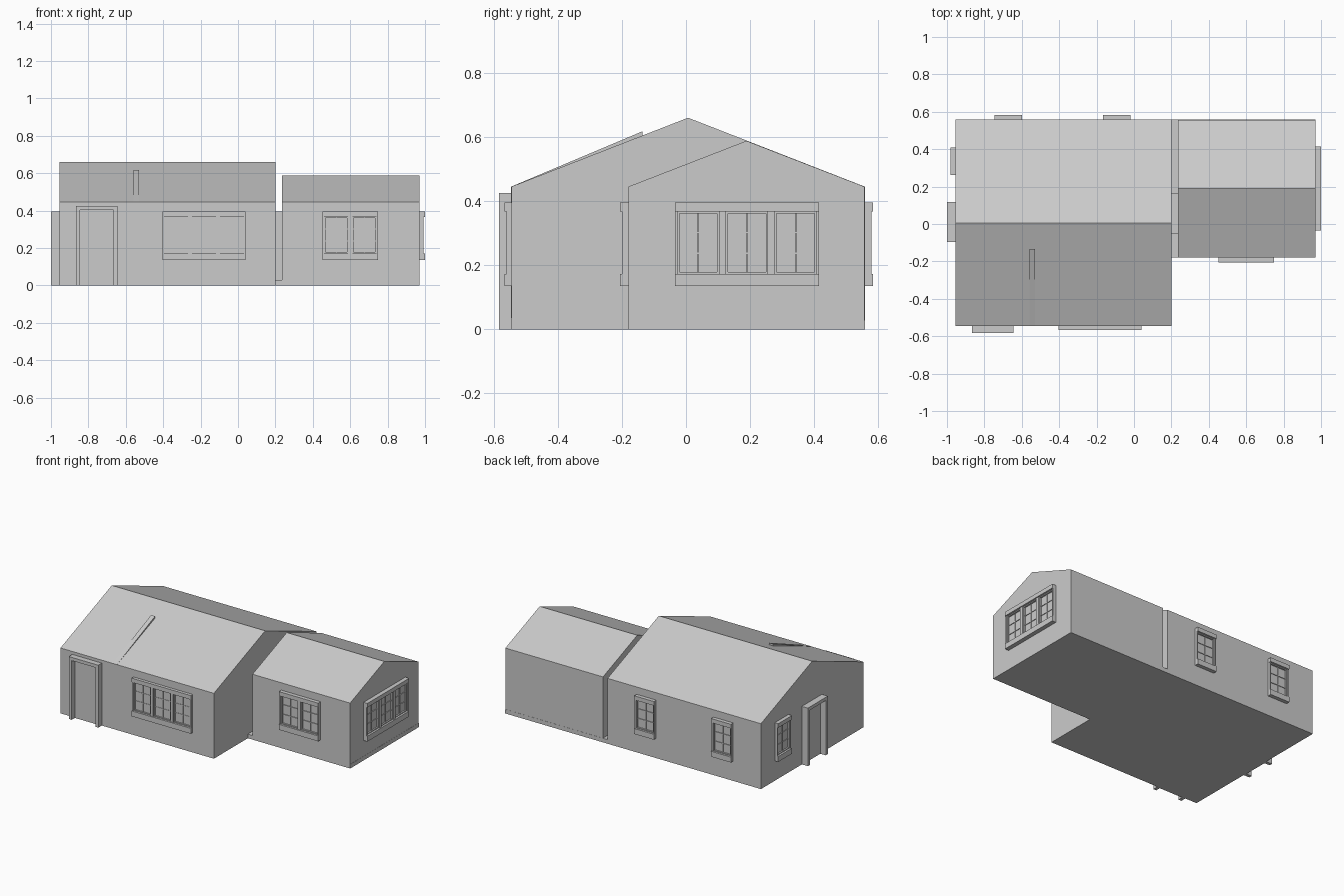
import bpy, bmesh, math
from mathutils import Matrix

if "Cube" in bpy.data.objects:
    bpy.data.objects.remove(bpy.data.objects["Cube"])

def make(name, bm, matrix=None):
    bmesh.ops.recalc_face_normals(bm, faces=bm.faces)
    me = bpy.data.meshes.new(name)
    bm.to_mesh(me)
    bm.free()
    ob = bpy.data.objects.new(name, me)
    bpy.context.collection.objects.link(ob)
    if matrix:
        ob.matrix_world = matrix
    return ob

def box(bm, x0, x1, y0, y1, z0, z1):
    m = Matrix.Translation(((x0 + x1) / 2, (y0 + y1) / 2, (z0 + z1) / 2)) \
        @ Matrix.Diagonal((x1 - x0, y1 - y0, z1 - z0, 1))
    bmesh.ops.create_cube(bm, size=1, matrix=m)

def prism(name, profile, axis, a, b):
    """Extrude a 2D profile along x ('x': yz points) or z ('z': xy points)."""
    bm = bmesh.new()
    at = (lambda p, t: (t, *p)) if axis == 'x' else (lambda p, t: (*p, t))
    lo = [bm.verts.new(at(p, a)) for p in profile]
    hi = [bm.verts.new(at(p, b)) for p in profile]
    bm.faces.new(lo)
    bm.faces.new(hi[::-1])
    n = len(profile)
    for i in range(n):
        j = (i + 1) % n
        bm.faces.new((lo[i], lo[j], hi[j], hi[i]))
    return make(name, bm)

def gable(name, x0, x1, y0, y1, eave, ridge):
    prism(name, [(y0, 0), (y1, 0), (y1, eave), ((y0 + y1) / 2, ridge), (y0, eave)], 'x', x0, x1)

# Local wall frame: x runs along the wall, -y points outwards
def wall(x, y, degrees):
    return Matrix.Translation((x, y, 0)) @ Matrix.Rotation(math.radians(degrees), 4, 'Z')

glass_mat = bpy.data.materials.new("pale_glass")
glass_mat.diffuse_color = (0.95, 0.95, 0.95, 1)
glass_mat.use_nodes = True
glass_mat.node_tree.nodes["Principled BSDF"].inputs["Base Color"].default_value = glass_mat.diffuse_color

def window(name, place, width, panes):
    h = width / 2
    z0, z1, zb, zt = 0.135, 0.395, 0.172, 0.367
    frame, glass = bmesh.new(), bmesh.new()
    # sill and head
    box(frame, -h, h, -0.026, 0.005, z0, zb)
    box(frame, -h, h, -0.026, 0.005, zt, z1)
    edge, gap = 0.008, 0.022
    pw = (width - 2 * edge - (panes - 1) * gap) / panes
    # jambs
    for s in (-1, 1):
        a, b = sorted((s * h, s * (h - edge)))
        box(frame, a, b, -0.02, 0.005, zb, zt)
    for i in range(panes):
        x = -h + edge + i * (pw + gap)
        if i:
            box(frame, x - gap, x, -0.02, 0.005, zb, zt)
        # sash rim
        r = 0.006
        box(frame, x, x + r, -0.013, 0.005, zb, zt)
        box(frame, x + pw - r, x + pw, -0.013, 0.005, zb, zt)
        for z in (zb, zt - r):
            box(frame, x + r, x + pw - r, -0.013, 0.005, z, z + r)
        # glazing bars: two columns by three rows
        c = x + pw / 2
        box(frame, c - 0.002, c + 0.002, -0.008, 0.005, zb, zt)
        for k in (1, 2):
            z = zb + (zt - zb) * k / 3
            box(frame, x, x + pw, -0.0075, 0.005, z - 0.002, z + 0.002)
        box(glass, x, x + pw, -0.003, 0.005, zb, zt)
    make(name + "_frame", frame, place)
    g = make(name + "_glass", glass, place)
    g.data.materials.append(glass_mat)

def doorway(name, place, width, height, depth):
    h, t = width / 2, 0.022
    bm = bmesh.new()
    # posts and lintel
    box(bm, -h, -h + t, -depth, 0.005, 0, height - t)
    box(bm, h - t, h, -depth, 0.005, 0, height - t)
    box(bm, -h, h, -depth, 0.005, height - t, height)
    make(name + "_surround", bm, place)
    # door leaf
    bm = bmesh.new()
    box(bm, -h + t, h - t, -0.004, 0.005, 0.0, height - t)
    make(name + "_leaf", bm, place)

# House volumes
X0, X1, Y0, Y1 = -0.955, 0.20, -0.545, 0.558
WX0, WX1, WY0 = 0.235, 0.97, -0.18
gable("main_house", X0, X1, Y0, Y1, 0.445, 0.66)
gable("side_wing", WX0, WX1, WY0, Y1 - 0.001, 0.445, 0.588)

# L-shaped floor slab bridging the slot between the volumes
prism("floor_slab", [(X0, Y0), (X1, Y0), (X1, WY0), (WX1 + 0.001, WY0), (WX1 + 0.001, Y1), (X0, Y1)],
      'z', 0, 0.028)

# Partition wall that pokes slightly through the roof
prism("partition_wall", [(Y0 - 0.0005, 0.035), (-0.135, 0.035), (-0.135, 0.618), (Y0 - 0.0005, 0.445)],
      'x', -0.56, -0.53)

# Windows
window("front_main_window", wall(-0.182, Y0 + 0.005, 0), 0.445, 3)
window("front_wing_window", wall(0.60, WY0, 0), 0.295, 2)
window("right_window", wall(WX1 + 0.003, 0.19, 90), 0.45, 3)
for i, x in enumerate((-0.6725, -0.0925)):
    window(f"back_window_{i + 1}", wall(x, Y1, 180), 0.148, 1)
window("left_window", wall(X0, 0.335, -90), 0.148, 1)

# Doors
doorway("front_door", wall(-0.755, Y0, 0), 0.222, 0.425, 0.038)
doorway("left_door", wall(X0, 0.01, -90), 0.215, 0.395, 0.045)
doorway("inner_door", wall(X1, 0.055, 90), 0.215, 0.395, 0.035)
